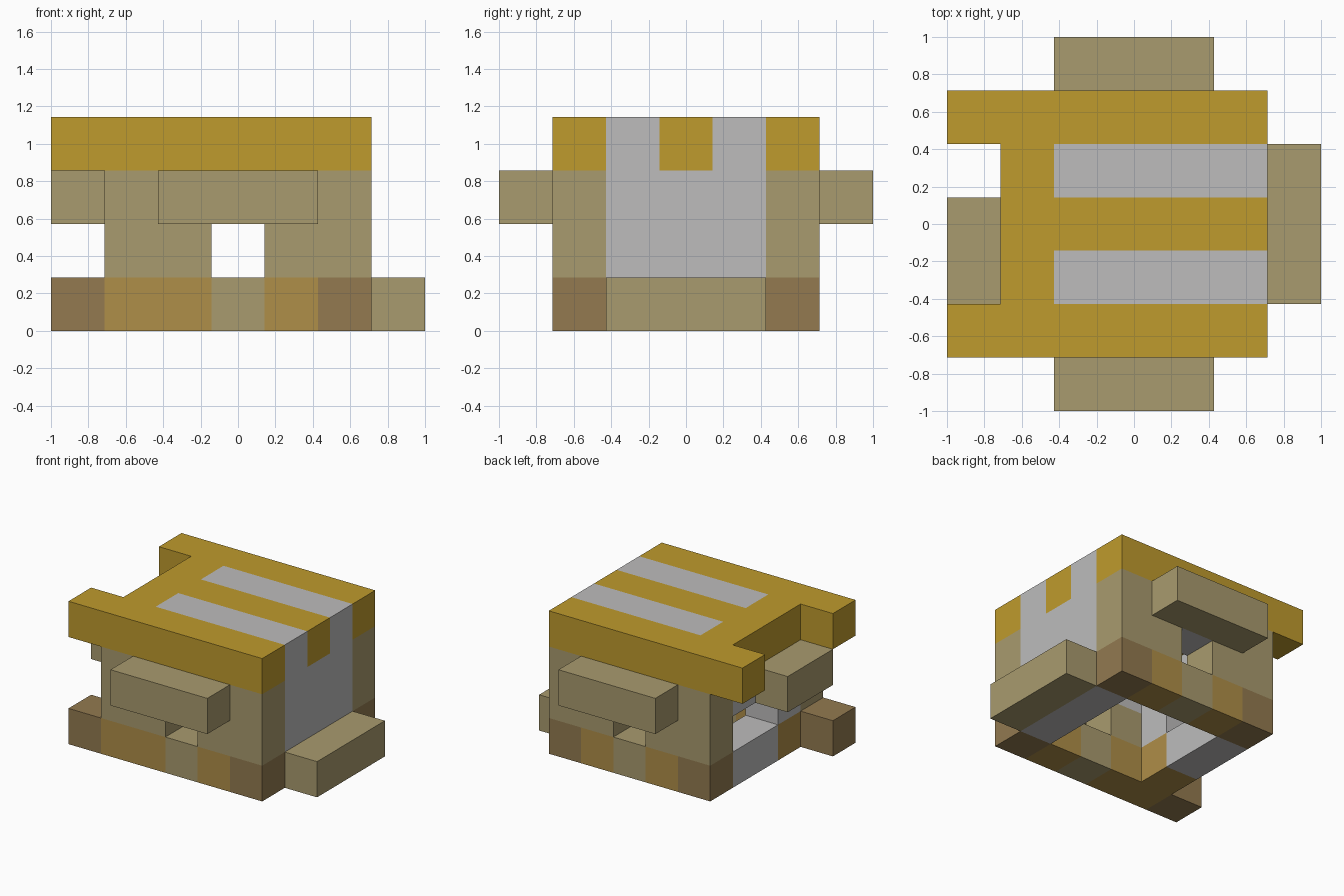
import bpy
import bmesh
from mathutils import Vector

cube = bpy.data.objects.get("Cube")
if cube:
    bpy.data.objects.remove(cube, do_unlink=True)

UNIT = 2 / 7  # edge of one block
HALF = 3.5    # half the footprint, in blocks


def srgb(hex_code):
    """Linear colour from a hex code."""
    out = []
    for i in (0, 2, 4):
        c = int(hex_code[i:i + 2], 16) / 255
        out.append(c / 12.92 if c <= 0.04045 else ((c + 0.055) / 1.055) ** 2.4)
    return (*out, 1.0)


def material(name, hex_code):
    mat = bpy.data.materials.new(name)
    mat.use_nodes = True
    mat.diffuse_color = srgb(hex_code)
    bsdf = next(n for n in mat.node_tree.nodes if n.type == "BSDF_PRINCIPLED")
    bsdf.inputs["Base Color"].default_value = mat.diffuse_color
    bsdf.inputs["Roughness"].default_value = 0.9
    return mat


gold = material("gold", "BF9B2D")
tan = material("tan", "A99B6E")
ochre = material("ochre", "AF8E48")
brown = material("brown", "937A50")
grey = material("light grey", "BDBCBC")


def block(name, mat, x, y, z):
    """Box filling inclusive ranges of blocks on each axis."""
    lo = Vector((x[0] - HALF, y[0] - HALF, z[0])) * UNIT
    hi = Vector((x[1] + 1 - HALF, y[1] + 1 - HALF, z[1] + 1)) * UNIT
    bm = bmesh.new()
    bmesh.ops.create_cube(bm, size=1)
    for v in bm.verts:
        v.co = [lo[i] + (v.co[i] + 0.5) * (hi[i] - lo[i]) for i in range(3)]
    mesh = bpy.data.meshes.new(name)
    bm.to_mesh(mesh)
    bm.free()
    mesh.materials.append(mat)
    obj = bpy.data.objects.new(name, mesh)
    bpy.context.scene.collection.objects.link(obj)


# Front and back walls, with a window and a ledge over it
for side, row, ledge in (("front", 1, 0), ("back", 5, 6)):
    y = (row, row)
    block(side + "_sill", tan, (3, 3), y, (0, 0))
    block(side + "_base_left", ochre, (4, 4), y, (0, 0))
    block(side + "_corner_left", brown, (5, 5), y, (0, 0))
    block(side + "_wall_right", tan, (1, 2), y, (1, 1))
    block(side + "_wall_left", tan, (4, 5), y, (1, 1))
    block(side + "_upper_right", tan, (1, 1), y, (2, 2))
    block(side + "_lintel", grey, (2, 4), y, (2, 2))
    block(side + "_upper_left", tan, (5, 5), y, (2, 2))
    block(side + "_ledge", tan, (2, 4), (ledge, ledge), (2, 2))

# Right ends of the wall bases
block("front_base_right", ochre, (1, 2), (1, 1), (0, 0))
block("front_post", brown, (0, 0), (1, 1), (0, 0))
block("back_base_right", ochre, (2, 2), (5, 5), (0, 0))
block("back_corner_right", brown, (1, 1), (5, 5), (0, 0))

# Left wall and its step
block("left_wall", grey, (5, 5), (2, 4), (0, 2))
block("left_step", tan, (6, 6), (2, 4), (0, 0))

# Right wall with a doorway and a canopy
block("doorstep", grey, (1, 1), (3, 4), (0, 0))
block("door_jamb_base", ochre, (1, 1), (2, 2), (0, 0))
block("door_jamb", grey, (1, 1), (2, 2), (1, 1))
block("door_lintel", grey, (1, 1), (2, 4), (2, 2))
block("door_canopy", tan, (0, 0), (2, 3), (2, 2))

# Roof with two stripes
block("roof_front", gold, (0, 5), (1, 1), (3, 3))
block("roof_back", gold, (0, 5), (5, 5), (3, 3))
block("roof_right", gold, (1, 1), (2, 4), (3, 3))
block("roof_middle", gold, (2, 5), (3, 3), (3, 3))
for name, row in (("front", 2), ("back", 4)):
    block("roof_stripe_" + name, grey, (2, 5), (row, row), (3, 3))
